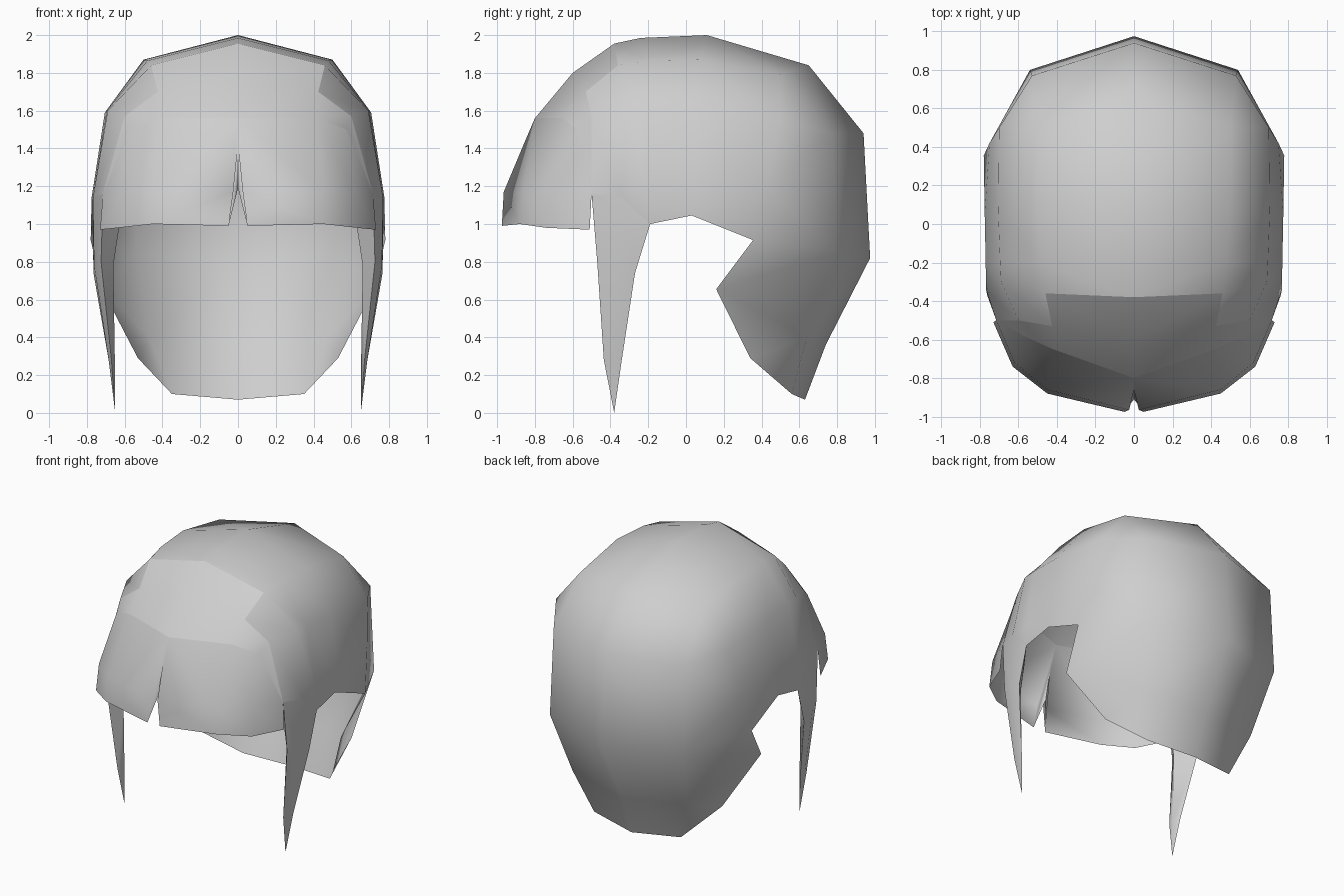
import bpy, bmesh, math
from mathutils import Vector

cube = bpy.data.objects.get("Cube")
if cube:
    bpy.data.objects.remove(cube, do_unlink=True)

grey = bpy.data.materials.new("light_grey")
grey.use_nodes = True
grey.diffuse_color = (0.62, 0.62, 0.62, 1)
grey.node_tree.nodes["Principled BSDF"].inputs["Base Color"].default_value = (0.62, 0.62, 0.62, 1)


def sheet(name, rows, extra=(), centre=(0, 0, 1), angle=80):
    """Skin quads between rows of points, share equal points, mirror across x."""
    bm = bmesh.new()
    faces = list(extra)
    for a, b in zip(rows, rows[1:]):
        faces += [(a[i], a[i + 1], b[i + 1], b[i]) for i in range(len(a) - 1)]
    verts = {}
    for f in faces:
        corners = list(dict.fromkeys(f))
        if len(corners) > 2:
            for p in corners:
                if p not in verts:
                    verts[p] = bm.verts.new(p)
            bm.faces.new([verts[p] for p in corners])
    bmesh.ops.recalc_face_normals(bm, faces=bm.faces)
    c = Vector(centre)
    if sum(f.normal.dot(f.calc_center_median() - c) * f.calc_area() for f in bm.faces) < 0:
        bmesh.ops.reverse_faces(bm, faces=bm.faces)
    me = bpy.data.meshes.new(name)
    bm.to_mesh(me)
    bm.free()
    me.materials.append(grey)
    ob = bpy.data.objects.new(name, me)
    bpy.context.collection.objects.link(ob)
    mirror = ob.modifiers.new("mirror", 'MIRROR')
    mirror.merge_threshold = 0.001
    bpy.ops.object.select_all(action='DESELECT')
    ob.select_set(True)
    bpy.context.view_layer.objects.active = ob
    bpy.ops.object.modifier_apply(modifier="mirror")
    bpy.ops.object.shade_smooth_by_angle(angle=math.radians(angle))


# Points shared between the parts
root, root_side, brow = (0, -.80, 1.56), (.42, -.65, 1.56), (.575, -.58, 1.5)
temple = (.715, -.5, 1.16)
front_side, front_edge = (.425, -.53, 1.70), (.60, -.50, 1.57)
crown_front, crown_side = (0, -.38, 1.955), (.46, -.36, 1.84)
side_mid, side_rear = (.69, -.3, 1.6), (.70, .5, 1.54)
lock_ridge, lock_back = (.768, -.34, 1.14), (.77, -.19, 1.0)
ear_back, ear_low = (.75, .42, 1.2), (.78, .355, .915)
back_mid, back_side = (0, .975, .82), (.54, .80, .85)

# Crown, side panels and back, from the forehead over the top to the nape
sheet("crown_and_back", [
    [crown_front, crown_side, side_mid, lock_ridge, lock_back],
    [(0, -.24, 1.985), (.48, -.2, 1.865), (.695, -.2, 1.6), (.77, -.2, 1.14), lock_back],
    [(0, .11, 2.0), (.50, .08, 1.87), (.705, .06, 1.59), (.775, .05, 1.14), (.765, .03, 1.045)],
    [(0, .65, 1.84), (.50, .50, 1.79), side_rear, ear_back, ear_low],
    [(0, .94, 1.48), (.53, .77, 1.48), side_rear, ear_back, ear_low],
    [back_mid, back_side, ear_back, ear_back, ear_low],
    [back_mid, back_side] + [ear_low] * 3,
    [(0, .74, .36), (.47, .64, .40)] + [(.72, .16, .655)] * 3,
    [(0, .63, .07), (.35, .56, .10)] + [(.53, .34, .29)] * 3,
], extra=[
    (front_side, front_edge, side_mid, crown_side),
    (front_edge, temple, lock_ridge, side_mid),
    (temple, lock_ridge, lock_back),
])

# Front of the crown, creased where it meets the side panels
sheet("forelock", [
    [root, root_side, brow, temple],
    [(0, -.60, 1.80), front_side, front_edge, temple],
], extra=[((0, -.60, 1.80), front_side, crown_side, crown_front)])

# Fringe with a notch folded at the centre
part_top, part_fold = (0, -.86, 1.42), (0, -.91, 1.19)
tip_up, tip_low = (.025, -.965, 1.17), (.05, -.975, .99)
sheet("fringe", [
    [root, root_side, brow, temple],
    [tip_up, (.45, -.86, 1.17), (.62, -.72, 1.17), temple],
    [tip_low, (.45, -.88, 1.0), (.63, -.74, .98), (.73, -.51, .97)],
], extra=[(root, part_top, tip_up), (part_top, part_fold, tip_low, tip_up)])

# Pointed locks in front of the ears, tapering to a tip
locks = [
    [temple, lock_ridge, lock_back, (.63, -.38, .98), temple],
    [(.725, -.47, .80), (.762, -.37, .78), (.765, -.27, .74), (.66, -.38, .78), (.725, -.47, .80)],
    [(.67, -.435, .28), (.685, -.39, .28), (.685, -.34, .28), (.652, -.38, .28), (.67, -.435, .28)],
    [(.65, -.38, 0)] * 5,
]
sheet("side_locks", locks, centre=(.70, -.37, .6), angle=60)
